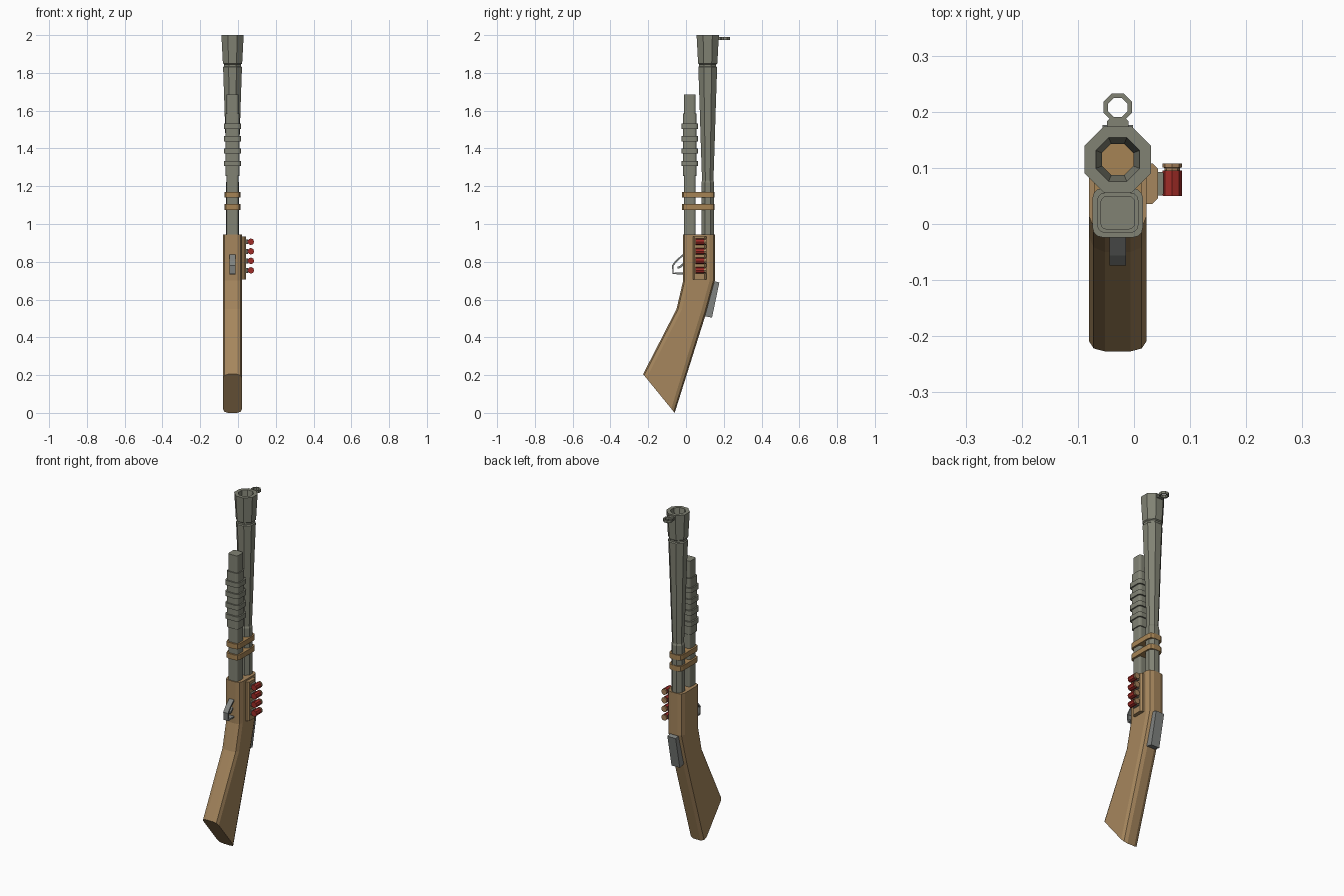
import bpy, bmesh, math
from mathutils import Vector

cube = bpy.data.objects.get("Cube")
if cube:
    bpy.data.objects.remove(cube, do_unlink=True)


def material(name, rgb):
    m = bpy.data.materials.new(name)
    m.use_nodes = True
    m.diffuse_color = (*rgb, 1)
    bsdf = m.node_tree.nodes["Principled BSDF"]
    bsdf.inputs["Base Color"].default_value = (*rgb, 1)
    bsdf.inputs["Roughness"].default_value = 0.7
    return m


WOOD = material("wood brown", (0.38, 0.24, 0.11))
BAND = material("band brown", (0.38, 0.23, 0.09))
METAL = material("olive grey metal", (0.22, 0.225, 0.175))
STEEL = material("steel grey", (0.22, 0.23, 0.22))
RED = material("shell red", (0.35, 0.025, 0.02))
BRASS = material("shell brass", (0.40, 0.23, 0.11))

CX = -0.029          # centre line of the gun
BARREL_Y = 0.115
TUBE_Y = 0.02


def loft(name, sections, mat, wrap=False):
    """Skin equal-length point loops; wrap joins the last loop to the first."""
    bm = bmesh.new()
    rings = [[bm.verts.new(p) for p in s] for s in sections]
    n = len(rings[0])
    pairs = list(zip(rings, rings[1:]))
    if wrap:
        pairs.append((rings[-1], rings[0]))
    else:
        bm.faces.new(rings[0])
        bm.faces.new(rings[-1])
    for a, b in pairs:
        for i in range(n):
            j = (i + 1) % n
            bm.faces.new((a[i], a[j], b[j], b[i]))
    bmesh.ops.recalc_face_normals(bm, faces=bm.faces)
    mesh = bpy.data.meshes.new(name)
    bm.to_mesh(mesh)
    bm.free()
    mesh.materials.append(mat)
    obj = bpy.data.objects.new(name, mesh)
    bpy.context.collection.objects.link(obj)
    return obj


def octagon(y, z, half):
    r = half / math.cos(math.pi / 8)
    angles = [(i + 0.5) * math.pi / 4 for i in range(8)]
    return [Vector((CX + r * math.cos(a), y + r * math.sin(a), z)) for a in angles]


def rounded(hu, hv, c, steps=2):
    """Rounded rectangle outline as (u, v) pairs."""
    pts = []
    for k, (su, sv) in enumerate([(1, 1), (-1, 1), (-1, -1), (1, -1)]):
        for i in range(steps + 1):
            a = math.pi / 2 * (k + i / steps)
            pts.append((su * (hu - c) + c * math.cos(a), sv * (hv - c) + c * math.sin(a)))
    return pts


def prism(name, x, y, z0, z1, hx, hy, c, mat, steps=2):
    outline = rounded(hx, hy, c, steps)
    return loft(name, [[Vector((x + u, y + v, z)) for u, v in outline] for z in (z0, z1)], mat)


def strip(name, path, half_width, thick, mat):
    """Flat bar following a path in the y-z plane."""
    pts = [Vector((CX, y, z)) for y, z in path]
    side = Vector((half_width, 0, 0))
    sections = []
    for i, p in enumerate(pts):
        t = (pts[min(i + 1, len(pts) - 1)] - pts[max(i - 1, 0)]).normalized()
        n = Vector((0, -t.z, t.y)) * thick / 2
        sections.append([p + side + n, p - side + n, p - side - n, p + side - n])
    return loft(name, sections, mat)


# Stock: rounded section swept from the muzzle-side end to the butt
stations = [((-0.015, 0.945), (0.153, 0.945)), ((-0.015, 0.70), (0.153, 0.70)),
            ((-0.05, 0.55), (0.107, 0.53)), ((-0.227, 0.205), (-0.06, 0.0))]
stock = []
for front, back in stations:
    f, b = Vector((CX, *front)), Vector((CX, *back))
    mid, half = (f + b) / 2, (b - f).length / 2
    axis = (b - f).normalized()
    stock.append([mid + Vector((u, 0, 0)) + axis * v for u, v in rounded(0.051, half, 0.028)])
loft("stock", stock, WOOD)

# Barrel: octagonal tube with a groove and a flared muzzle
profile = [(0.92, 0.034), (1.22, 0.034), (1.23, 0.030), (1.40, 0.036), (1.63, 0.043),
           (1.83, 0.050), (1.835, 0.045), (1.845, 0.045), (1.85, 0.051), (2.0, 0.059),
           (2.0, 0.039), (1.93, 0.028), (0.92, 0.028)]
loft("barrel", [octagon(BARREL_Y, z, h) for z, h in profile], METAL, wrap=True)

# Sight ring and its foot
SIGHT_Y = 0.208
ring = [(1.975, 0.025), (1.99, 0.025), (1.99, 0.017), (1.975, 0.017)]
loft("sight_ring", [octagon(SIGHT_Y, z, h) for z, h in ring], METAL, wrap=True)
prism("sight_foot", CX, 0.178, 1.974, 1.991, 0.019, 0.009, 0.004, METAL, 1)

# Magazine tube and ribbed pump
prism("magazine_tube", CX, TUBE_Y, 0.92, 1.685, 0.031, 0.030, 0.012, METAL, 3)
prism("pump", CX, TUBE_Y, 1.255, 1.585, 0.037, 0.036, 0.015, METAL, 3)
for i in range(4):
    z = 1.518 - i * 0.066
    prism("pump_rib", CX, TUBE_Y, z - 0.014, z + 0.014, 0.045, 0.044, 0.018, METAL, 3)

# Bands holding both tubes together
for z in (1.09, 1.155):
    prism("band", CX, 0.066, z - 0.015, z + 0.015, 0.042, 0.086, 0.022, BAND)

# Trigger guard and trigger
strip("trigger_guard", [(0.0, 0.836), (-0.018, 0.834), (-0.053, 0.802), (-0.070, 0.78),
                        (-0.068, 0.738), (0.0, 0.738)], 0.015, 0.009, STEEL)
strip("trigger", [(0.0, 0.79), (-0.018, 0.785), (-0.032, 0.772), (-0.045, 0.768)],
      0.008, 0.011, STEEL)

# Plate on the back of the grip
strip("back_plate", [(0.157, 0.695), (0.118, 0.508)], 0.027, 0.04, STEEL)

# Shell holder with four shells lying front to back
prism("shell_holder", 0.025, 0.072, 0.706, 0.935, 0.018, 0.036, 0.010, WOOD, 1)


def shell_part(name, z, stops, mat):
    loft(name, [[Vector((0.068 + r * math.cos(a), y, z + r * math.sin(a)))
                 for a in [i * math.pi / 4 for i in range(8)]] for y, r in stops], mat)


for i in range(4):
    z = 0.906 - i * 0.0505
    prism("shell_clip", 0.046, 0.072, z - 0.013, z + 0.013, 0.007, 0.021, 0.003, METAL, 1)
    shell_part("shell_body", z, [(0.05, 0.0175), (0.095, 0.0175)], RED)
    shell_part("shell_base", z, [(0.094, 0.014), (0.100, 0.014), (0.101, 0.0175),
                                 (0.108, 0.0175)], BRASS)
